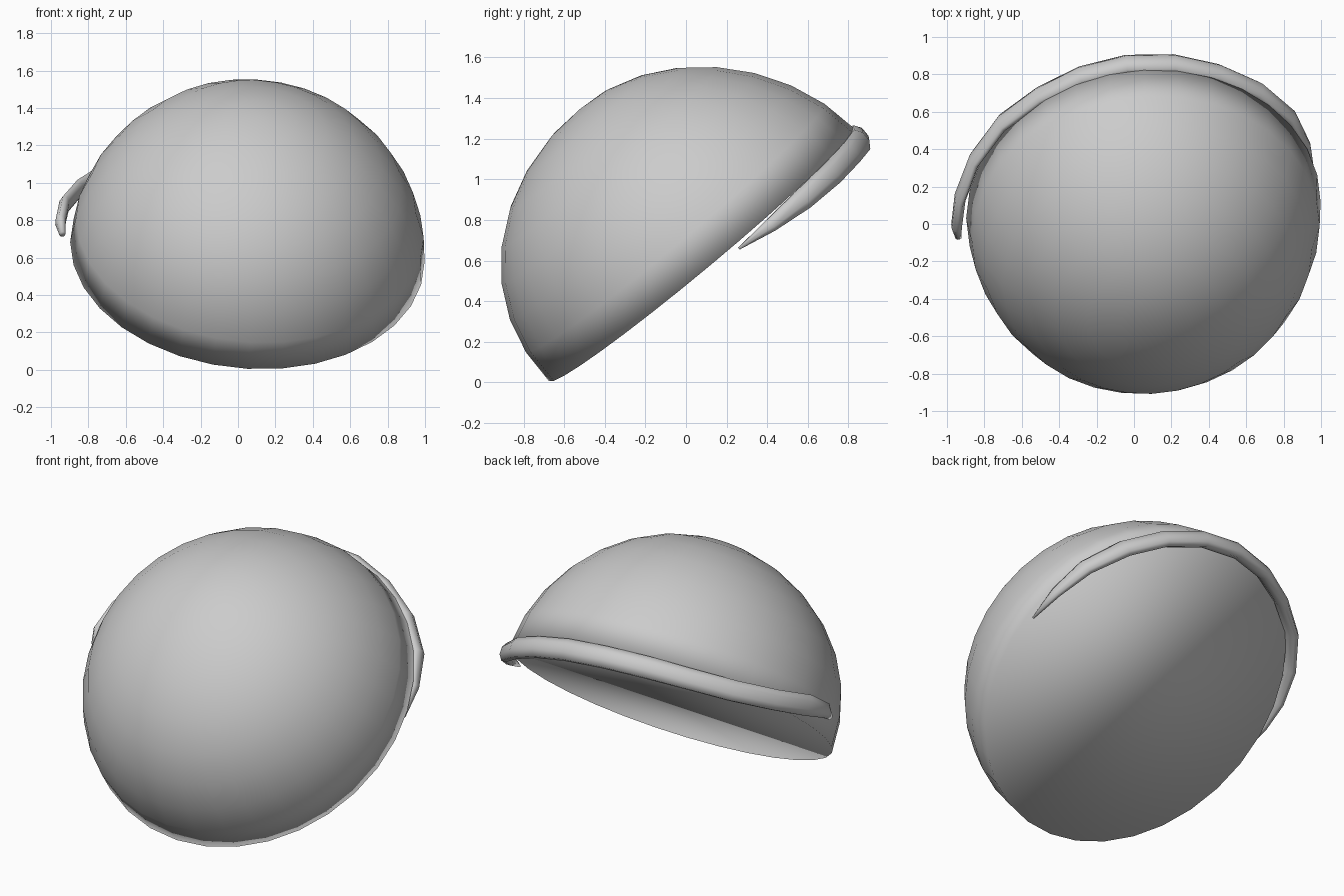
import bpy, bmesh
from math import sin, cos, pi, radians
from mathutils import Vector, Matrix

if "Cube" in bpy.data.objects:
    bpy.data.objects.remove(bpy.data.objects["Cube"])

# Tilted frame of the rim: L sideways, U towards the raised back edge, N out of the dome top
pitch, roll = radians(39.8), radians(4.2)
U = Vector((0, cos(pitch), sin(pitch)))
N0 = Vector((0, -sin(pitch), cos(pitch)))
L = Vector((cos(roll), 0, 0)) - N0 * sin(roll)
N = N0 * cos(roll) + Vector((sin(roll), 0, 0))
FRAME = Matrix((L, U, N)).transposed().to_4x4()
FRAME.translation = (0.05, 0.075, 0.63)


def finish(bm, name):
    bmesh.ops.recalc_face_normals(bm, faces=bm.faces)
    bm.transform(FRAME)
    mesh = bpy.data.meshes.new(name)
    bm.to_mesh(mesh)
    bm.free()
    for p in mesh.polygons:
        p.use_smooth = True
    obj = bpy.data.objects.new(name, mesh)
    bpy.context.collection.objects.link(obj)
    return obj


def skin(bm, rings):
    for a, b in zip(rings, rings[1:]):
        n = len(a)
        for i in range(n):
            bm.faces.new((a[i], a[(i + 1) % n], b[(i + 1) % n], b[i]))


# Dome: half ellipsoid leaning slightly forward, with a flat underside
bm = bmesh.new()
SEG, ROWS = 32, 8
rings = []
for j in range(ROWS):
    lat = pi / 2 * j / ROWS
    rings.append([bm.verts.new((0.95 * cos(lat) * cos(2 * pi * i / SEG),
                                0.975 * cos(lat) * sin(2 * pi * i / SEG) - 0.04 * sin(2 * lat),
                                0.935 * sin(lat))) for i in range(SEG)])
skin(bm, rings)
top = bm.verts.new((0, 0, 0.935))
last = rings[-1]
for i in range(SEG):
    bm.faces.new((last[i], last[(i + 1) % SEG], top))
bm.faces.new(rings[0])
finish(bm, "dome")

# Strap: rounded band wrapped round the back rim, pointed at one end and blunt at the other
# columns: angle, radius, height, half thickness, half height
path = [(10, 0.93, -0.03, 0.006, 0.006), (22, 0.945, -0.045, 0.025, 0.035),
        (35, 0.965, -0.055, 0.035, 0.055), (50, 0.965, -0.06, 0.04, 0.062),
        (65, 0.965, -0.06, 0.04, 0.062), (80, 0.97, -0.06, 0.042, 0.064),
        (95, 0.97, -0.06, 0.042, 0.064), (110, 0.965, -0.055, 0.04, 0.064),
        (125, 0.965, -0.045, 0.035, 0.062), (140, 0.985, -0.025, 0.03, 0.062),
        (155, 1.0, 0.02, 0.028, 0.062), (168, 1.01, 0.075, 0.028, 0.065),
        (178, 1.01, 0.105, 0.028, 0.045), (183, 1.0, 0.095, 0.016, 0.018)]
bm = bmesh.new()
rings = []
for ang, r, h, t, w in path:
    a = radians(ang)
    ring = []
    for k in range(8):
        s = 2 * pi * (k + 0.5) / 8
        rr = r + t * 1.05 * cos(s)
        ring.append(bm.verts.new((rr * cos(a), rr * sin(a), h + w * 1.05 * sin(s))))
    rings.append(ring)
skin(bm, rings)
bm.faces.new(rings[0])
bm.faces.new(rings[-1])
finish(bm, "back_strap")
